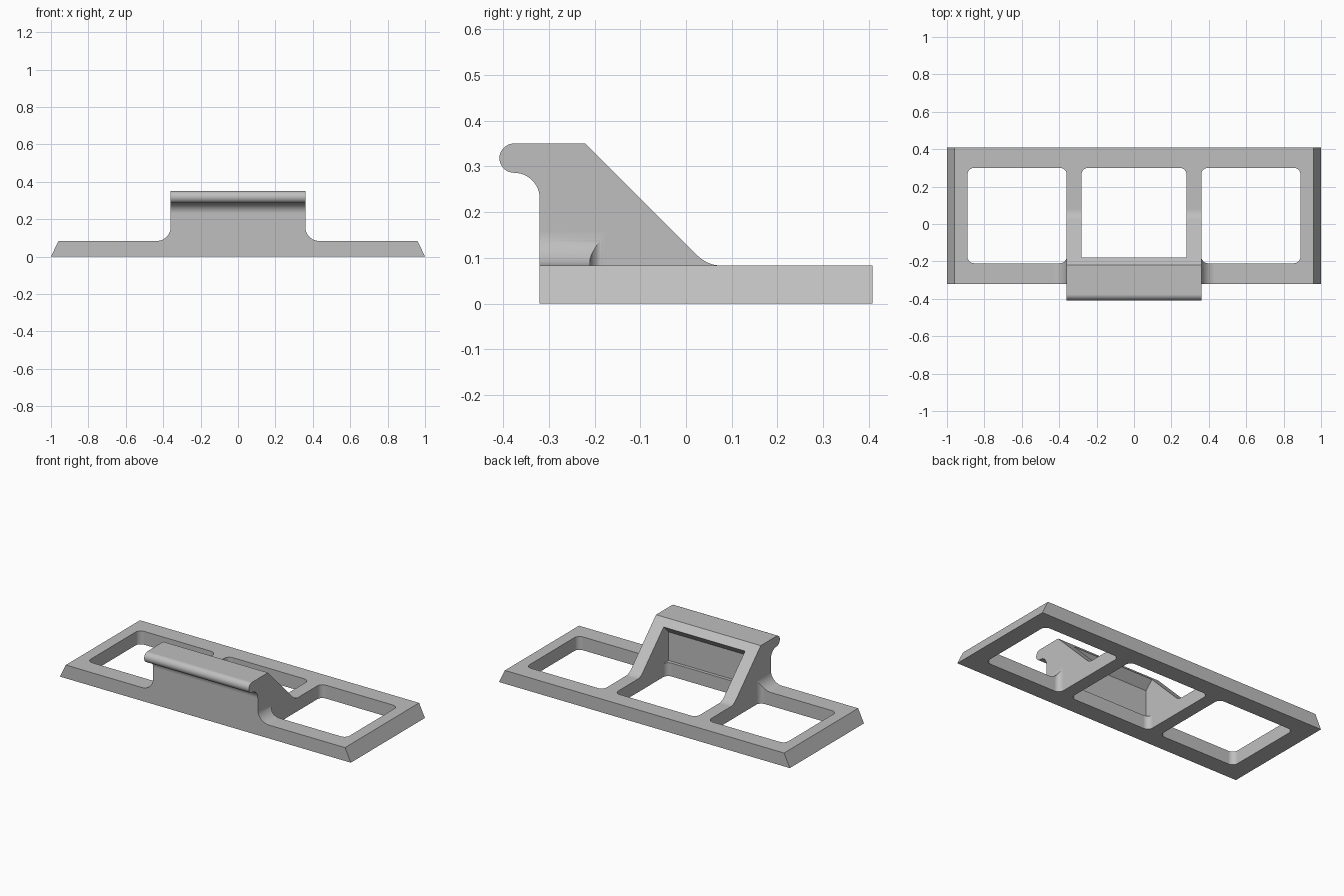
import bpy
import bmesh
from math import radians, cos, sin, tan

cube = bpy.data.objects.get("Cube")
if cube:
    bpy.data.objects.remove(cube, do_unlink=True)

PLATE_TOP = 0.083
BODY = 0.36        # half width of the hook body
INNER = 0.28       # half width of the hollow behind the hook
FRONT, BACK = -0.32, 0.408
FILLET = 0.075

grey = bpy.data.materials.new("plain grey")
grey.use_nodes = True
grey.diffuse_color = (0.52, 0.52, 0.52, 1)
grey.node_tree.nodes["Principled BSDF"].inputs["Base Color"].default_value = (0.52, 0.52, 0.52, 1)


def arc(cx, cy, r, start, end, steps=8):
    angles = [radians(start + (end - start) * i / steps) for i in range(steps + 1)]
    return [(round(cx + r * cos(a), 5), round(cy + r * sin(a), 5)) for a in angles]


def prism(name, profile, axis, lo, hi):
    """Extrude a 2D profile along one axis from lo to hi."""
    def place(p, d):
        a, b = p
        return {"x": (d, a, b), "y": (a, d, b), "z": (a, b, d)}[axis]
    bm = bmesh.new()
    ends = [[bm.verts.new(place(p, d)) for p in profile] for d in (lo, hi)]
    for ring in ends:
        bm.faces.new(ring)
    n = len(profile)
    for i in range(n):
        j = (i + 1) % n
        bm.faces.new((ends[0][i], ends[0][j], ends[1][j], ends[1][i]))
    bmesh.ops.recalc_face_normals(bm, faces=bm.faces)
    mesh = bpy.data.meshes.new(name)
    bm.to_mesh(mesh)
    bm.free()
    mesh.materials.append(grey)
    ob = bpy.data.objects.new(name, mesh)
    bpy.context.collection.objects.link(ob)
    return ob


def combine(target, tool, operation):
    tool.hide_render = True
    mod = target.modifiers.new("cut", "BOOLEAN")
    mod.operation = operation
    mod.solver = "EXACT"
    mod.object = tool
    bpy.context.view_layer.objects.active = target
    bpy.ops.object.modifier_apply(modifier=mod.name)
    bpy.data.objects.remove(tool, do_unlink=True)


def rounded_rect(x0, x1, y0, y1, r=0.035):
    return (arc(x1 - r, y1 - r, r, 0, 90) + arc(x0 + r, y1 - r, r, 90, 180)
            + arc(x0 + r, y0 + r, r, 180, 270) + arc(x1 - r, y0 + r, r, 270, 360))


# Side silhouette: plate, sloped brace, rounded nose and hook underside
run = FILLET * tan(radians(22.5))
side = [(FRONT, 0), (BACK, 0), (BACK, PLATE_TOP)]
side += arc(0.13 - PLATE_TOP + run, PLATE_TOP + FILLET, FILLET, 270, 225)
side += [(-0.22, 0.35)]
side += arc(-0.376, 0.318, 0.032, 90, 270, 16)
side += arc(-0.376, 0.23, 0.056, 90, 0, 12)
clip = prism("hook_clip", side, "x", -1.2, 1.2)

# Front silhouette: bevelled plate ends, filleted into the upright body
right_half = [(1.04, -PLATE_TOP), (0.96, PLATE_TOP)]
right_half += arc(BODY + FILLET, PLATE_TOP + FILLET, FILLET, 270, 180, 12)
right_half += [(BODY, 0.5)]
front = right_half + [(-x, z) for x, z in reversed(right_half)]
combine(clip, prism("front_outline", front, "y", -0.6, 0.6), "INTERSECT")

# Side windows
for x0, x1 in ((BODY, 0.89), (-0.89, -BODY)):
    window = prism("side_window", rounded_rect(x0, x1, -0.21, 0.30), "z", -0.1, 0.6)
    combine(clip, window, "DIFFERENCE")

# Middle window, then the hollow behind the hook with its slanted ceiling
middle = prism("middle_window", rounded_rect(-INNER, INNER, -0.21, 0.30), "z", -0.1, 0.15)
combine(clip, middle, "DIFFERENCE")
hollow = [(-0.23, PLATE_TOP), (-0.23, 0.26), (-0.18, 0.31), (-0.06, 0.43),
          (0.25, 0.43), (0.25, PLATE_TOP)]
combine(clip, prism("hollow", hollow, "x", -INNER, INNER), "DIFFERENCE")

# Smooth fillets, crisp edges
bpy.ops.object.select_all(action="DESELECT")
clip.select_set(True)
bpy.context.view_layer.objects.active = clip
bpy.ops.object.shade_smooth_by_angle(angle=radians(30))
weighted = clip.modifiers.new("even_normals", "WEIGHTED_NORMAL")
weighted.keep_sharp = True
